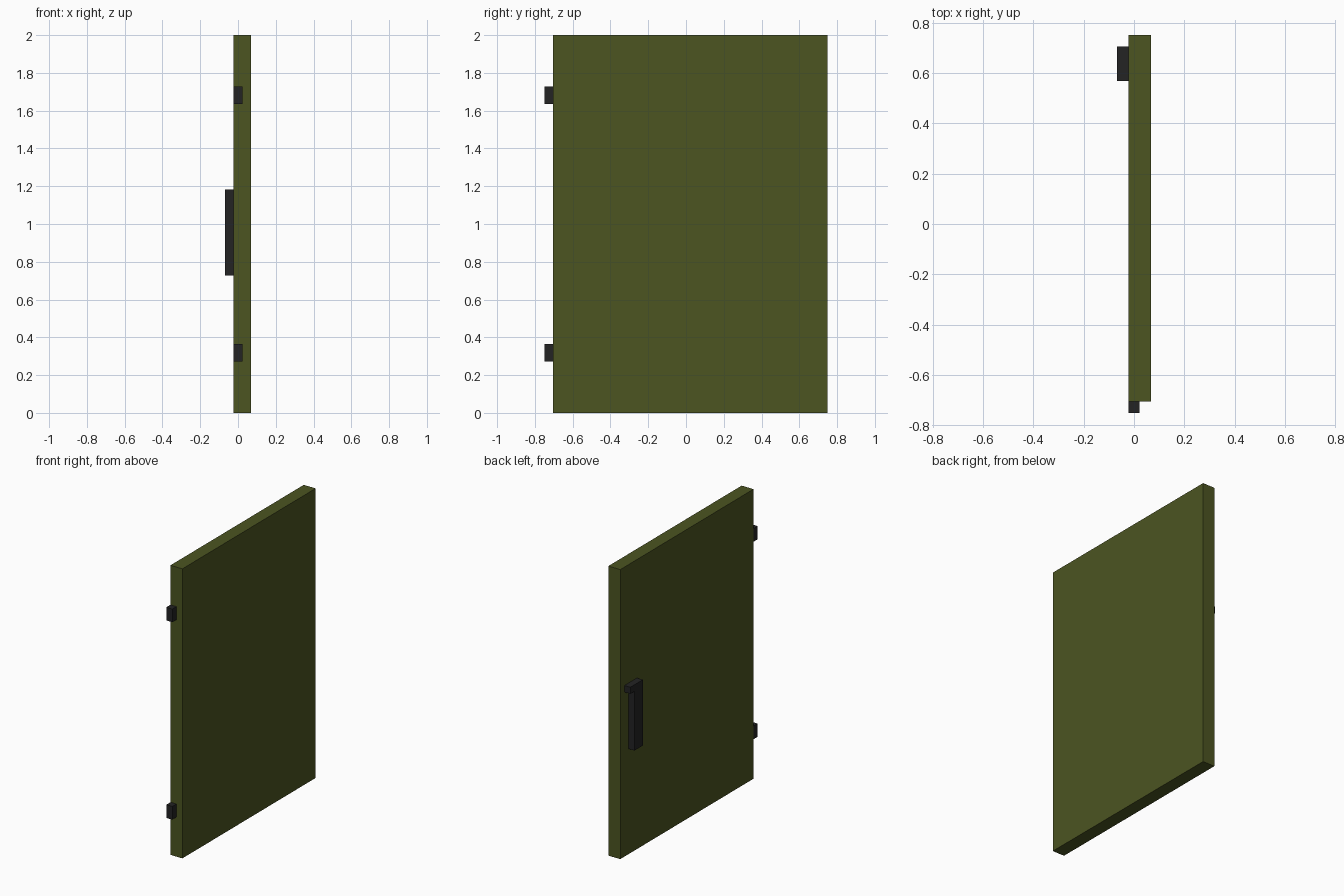
import bpy
import bmesh

if "Cube" in bpy.data.objects:
    bpy.data.objects.remove(bpy.data.objects["Cube"])

U = 1 / 22  # modelling grid step


def material(name, rgb):
    m = bpy.data.materials.new(name)
    m.diffuse_color = (*rgb, 1.0)
    m.use_nodes = True
    m.node_tree.nodes["Principled BSDF"].inputs["Base Color"].default_value = m.diffuse_color
    return m


olive = material("olive_green", (0.072, 0.089, 0.0155))
black = material("dark_metal", (0.0168, 0.0168, 0.0175))


def extrude_profile(name, profile, x0, x1, mat):
    """Extrude a (y, z) outline from x0 to x1, all in grid steps."""
    bm = bmesh.new()
    face = bm.faces.new([bm.verts.new((x0 * U, y * U, z * U)) for y, z in profile])
    geom = bmesh.ops.extrude_face_region(bm, geom=[face])["geom"]
    moved = [v for v in geom if isinstance(v, bmesh.types.BMVert)]
    bmesh.ops.translate(bm, verts=moved, vec=((x1 - x0) * U, 0, 0))
    bmesh.ops.recalc_face_normals(bm, faces=bm.faces)
    mesh = bpy.data.meshes.new(name)
    bm.to_mesh(mesh)
    bm.free()
    mesh.materials.append(mat)
    obj = bpy.data.objects.new(name, mesh)
    bpy.context.collection.objects.link(obj)
    return obj


def rect(y0, y1, z0, z1):
    return [(y0, z0), (y1, z0), (y1, z1), (y0, z1)]


# Door slab
extrude_profile("door_panel", rect(-15.5, 16.5, 0, 44), -0.5, 1.5, olive)

# Upright handle with a small tab at the top
extrude_profile("handle", [(12.5, 16), (14.5, 16), (14.5, 25), (15.5, 25),
                           (15.5, 26), (12.5, 26)], -1.5, -0.5, black)

# Hinges on the front edge
for name, z in (("lower_hinge", 6), ("upper_hinge", 36)):
    extrude_profile(name, rect(-16.5, -15.5, z, z + 2), -0.5, 0.5, black)
